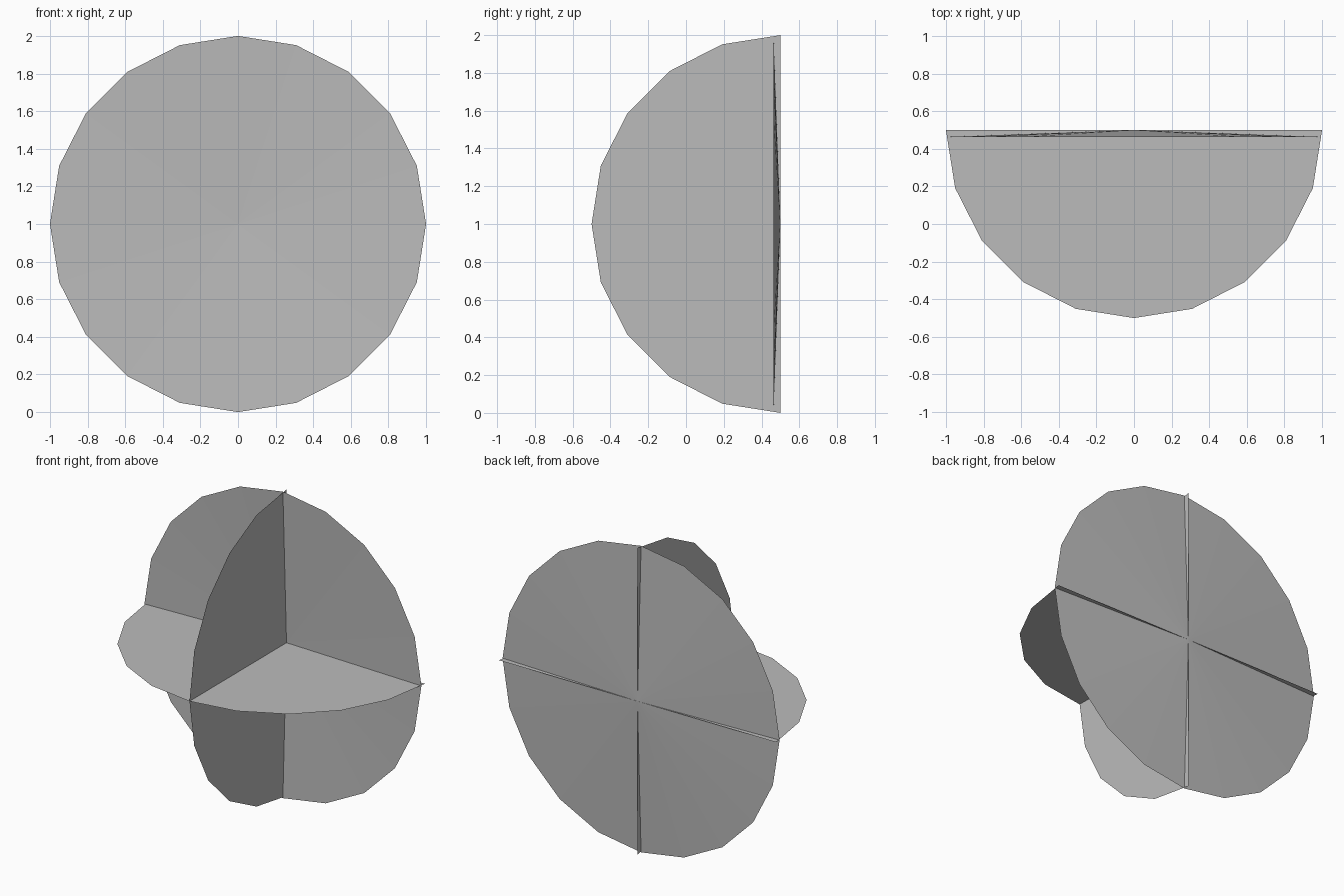
import bpy, bmesh, math

if "Cube" in bpy.data.objects:
    bpy.data.objects.remove(bpy.data.objects["Cube"])

SIDES = 20
RADIUS = 1.0
BACK_Y = 0.5      # plane where all three sheets meet
RIM_Y = 0.463     # rim of the slightly dished round sheet
MID_Z = 1.0

grey = bpy.data.materials.new("mid grey")
grey.diffuse_color = (0.5, 0.5, 0.5, 1)
grey.use_nodes = True
grey.node_tree.nodes["Principled BSDF"].inputs["Base Color"].default_value = grey.diffuse_color


def fan(name, place, start, steps, closed):
    """Flat-shaded fan of triangles around the shared centre point."""
    bm = bmesh.new()
    centre = bm.verts.new((0, BACK_Y, MID_Z))
    count = steps if closed else steps + 1
    rim = []
    for i in range(count):
        a = start + i * 2 * math.pi / SIDES
        rim.append(bm.verts.new(place(RADIUS * math.cos(a), RADIUS * math.sin(a))))
    for i in range(steps):
        bm.faces.new((centre, rim[i], rim[(i + 1) % count]))
    mesh = bpy.data.meshes.new(name)
    bm.to_mesh(mesh)
    bm.free()
    mesh.materials.append(grey)
    obj = bpy.data.objects.new(name, mesh)
    bpy.context.collection.objects.link(obj)
    return obj


# Round upright sheet, a very shallow cone with its rim towards the front
fan("round_back_sheet", lambda u, v: (u, RIM_Y, MID_Z + v), 0, SIDES, True)

# Upright half disc, reaching towards the front
fan("upright_half_disc", lambda u, v: (0, BACK_Y - v, MID_Z + u), 0, SIDES // 2, False)

# Level half disc, reaching towards the front
fan("level_half_disc", lambda u, v: (u, BACK_Y - v, MID_Z), math.pi, SIDES // 2, False).scale.x = 1
level = bpy.data.objects["level_half_disc"]
# Sweep was made on the rear side: turn it round to the front about the shared axis
for vert in level.data.vertices:
    vert.co.y = 2 * BACK_Y - vert.co.y
level.data.flip_normals()
